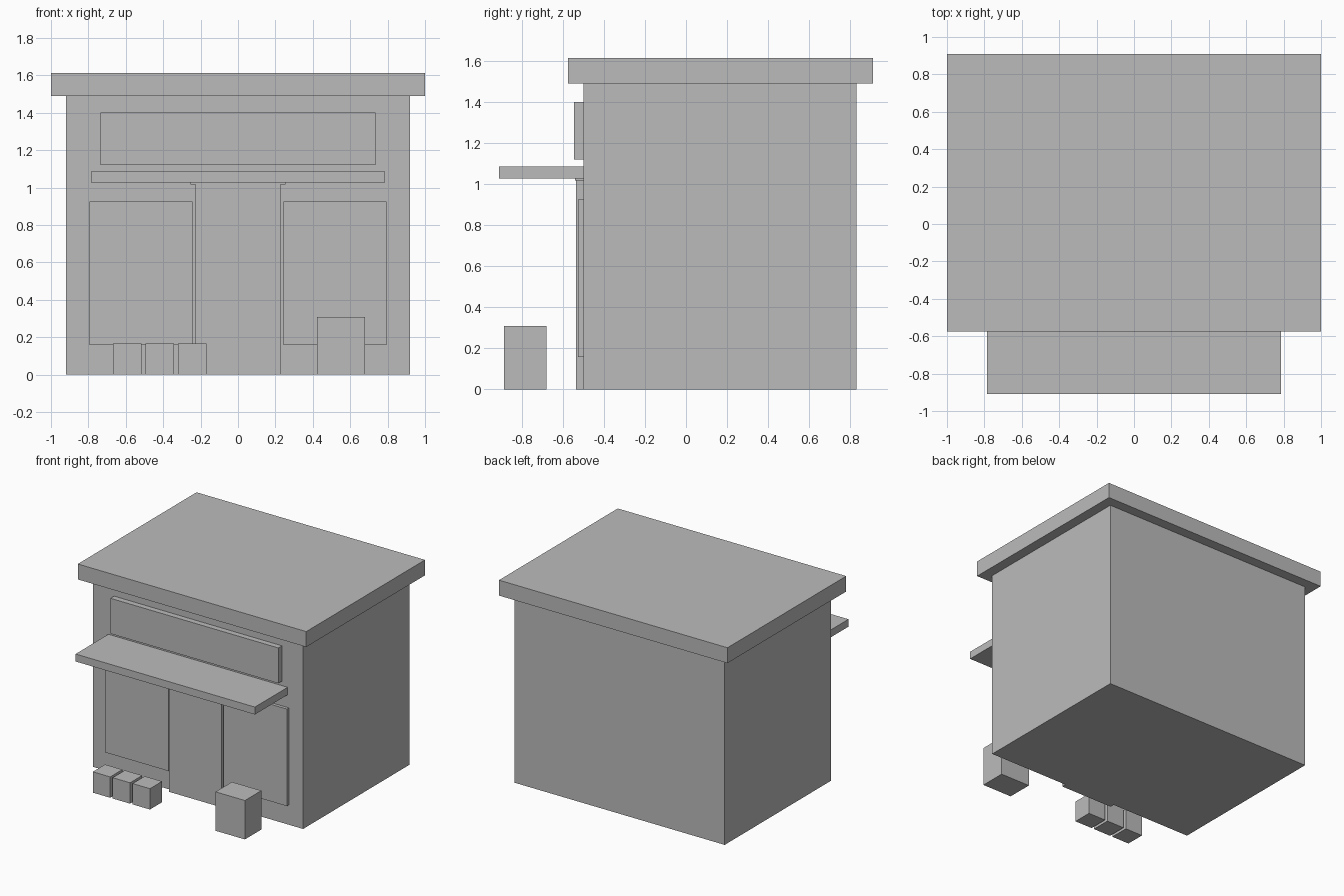
import bpy

# Remove the default cube
cube = bpy.data.objects.get("Cube")
if cube:
    bpy.data.objects.remove(cube, do_unlink=True)

# Single plain grey
GREY = (0.5, 0.5, 0.5, 1.0)
grey = bpy.data.materials.new("plain grey")
grey.use_nodes = True
grey.diffuse_color = GREY
grey.node_tree.nodes["Principled BSDF"].inputs["Base Color"].default_value = GREY


def box(name, xs, ys, zs):
    """Box spanning the given (low, high) range on each axis."""
    ranges = (xs, ys, zs)
    bpy.ops.mesh.primitive_cube_add(size=1)
    ob = bpy.context.object
    ob.name = ob.data.name = name
    centre = [(lo + hi) / 2 for lo, hi in ranges]
    size = [hi - lo for lo, hi in ranges]
    for v in ob.data.vertices:
        v.co = [c + s * p for c, s, p in zip(centre, size, v.co)]
    ob.data.materials.append(grey)
    return ob


WALL = -0.5  # front wall plane

# Shop body and overhanging flat roof
box("shop_body", (-0.92, 0.92), (WALL, 0.83), (0, 1.49))
box("roof_slab", (-1, 1), (-0.575, 0.91), (1.49, 1.612))

# Sign board and awning
box("sign_board", (-0.735, 0.735), (-0.545, WALL), (1.12, 1.4))
box("awning", (-0.785, 0.785), (-0.91, WALL), (1.026, 1.085))

# Door with a thin header
box("door", (-0.228, 0.228), (-0.535, WALL), (0, 1.016))
box("door_header", (-0.255, 0.255), (-0.54, WALL), (1.016, 1.026))

# Shop windows on both sides of the door
for side, sign in (("left", 1), ("right", -1)):
    xs = sorted((sign * 0.242, sign * 0.795))
    box(side + "_window", xs, (-0.525, WALL), (0.157, 0.925))

# Row of crates on the pavement
for i in range(3):
    x = -0.593 + i * 0.174
    box(f"crate_{i + 1}", (x - 0.076, x + 0.076), (-0.86, -0.708), (0, 0.165))

# Bin
box("bin", (0.423, 0.68), (-0.885, -0.68), (0, 0.308))
